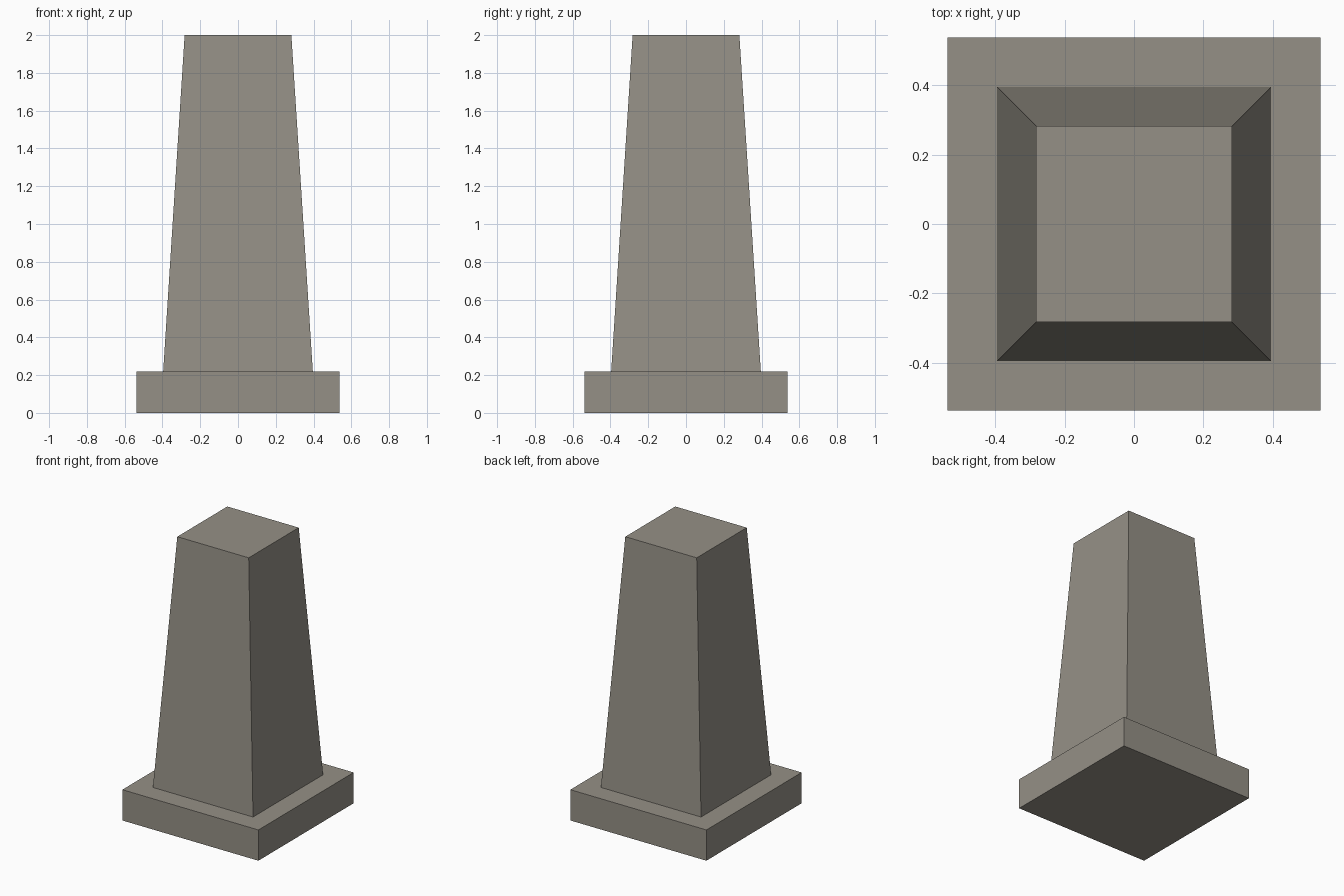
import bpy
import bmesh
from mathutils import Matrix

cube = bpy.data.objects.get("Cube")
if cube:
    bpy.data.objects.remove(cube, do_unlink=True)

# Weathered stone, shared by both parts
stone = bpy.data.materials.new("warm_grey_stone")
stone.use_nodes = True
colour = (0.30, 0.28, 0.24, 1.0)
stone.diffuse_color = colour
bsdf = next(n for n in stone.node_tree.nodes if n.type == 'BSDF_PRINCIPLED')
bsdf.inputs["Base Color"].default_value = colour
bsdf.inputs["Roughness"].default_value = 0.9


def tapered_block(name, bottom_width, top_width, z_low, z_high):
    """Square block whose top may be narrower than its bottom."""
    bm = bmesh.new()
    height = z_high - z_low
    bmesh.ops.create_cube(bm, size=1.0, matrix=Matrix.Translation((0, 0, 0.5)))
    for v in bm.verts:
        width = top_width if v.co.z > 0.5 else bottom_width
        v.co.x *= width
        v.co.y *= width
        v.co.z *= height
    mesh = bpy.data.meshes.new(name)
    bm.to_mesh(mesh)
    bm.free()
    mesh.materials.append(stone)
    obj = bpy.data.objects.new(name, mesh)
    obj.location.z = z_low
    bpy.context.collection.objects.link(obj)
    return obj


# Square plinth and the tapering shaft standing on it
PLINTH_TOP = 0.22
tapered_block("plinth", 1.076, 1.076, 0.0, PLINTH_TOP)
tapered_block("shaft", 0.792, 0.565, PLINTH_TOP, 2.0)
